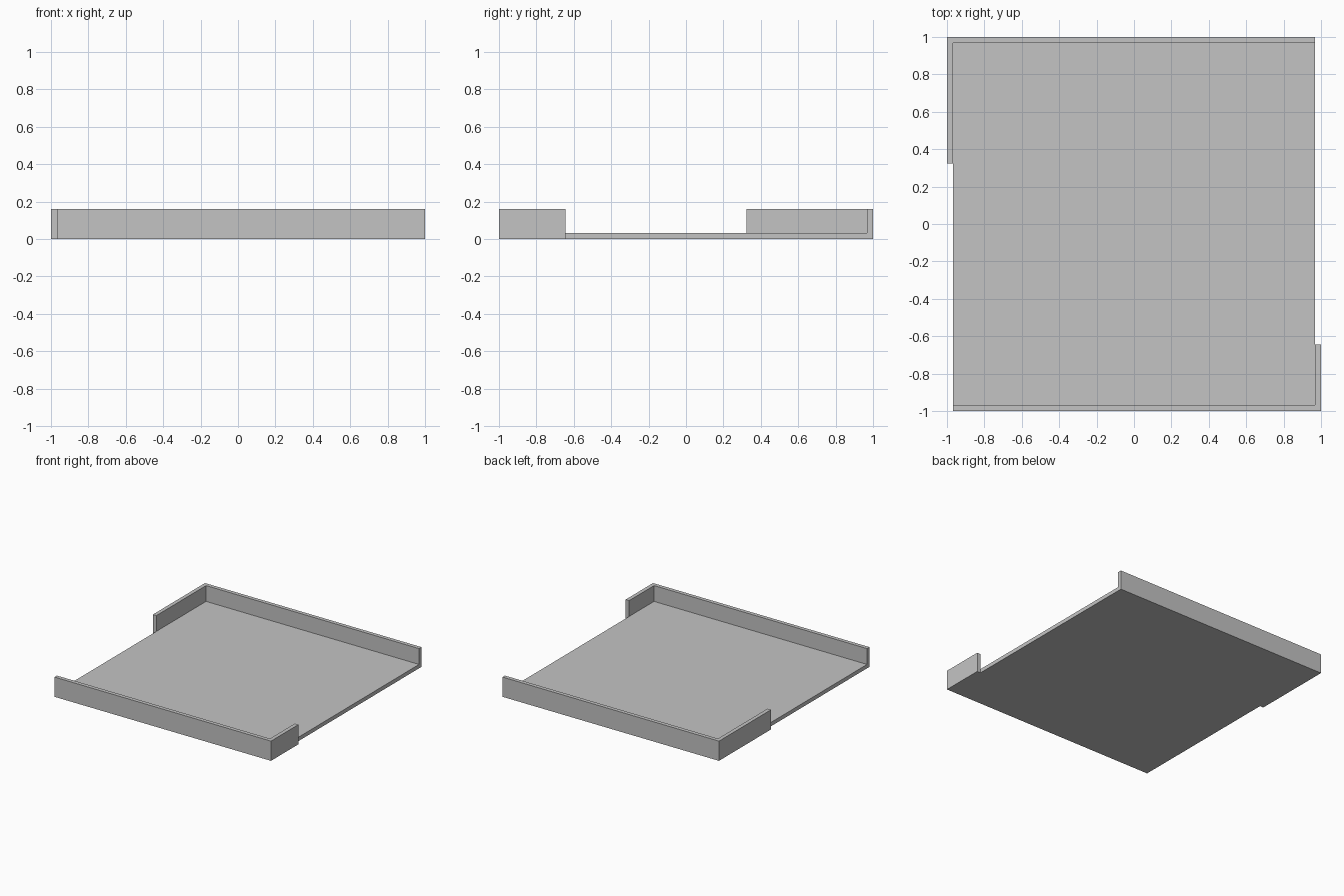
import bpy
import bmesh

cube = bpy.data.objects.get("Cube")
if cube:
    bpy.data.objects.remove(cube, do_unlink=True)

OUTER = 1.0        # outer half size
INNER = 0.968      # half size inside the lips
FLOOR = 0.032      # floor thickness
HEIGHT = 0.162     # lip height

grey = bpy.data.materials.new("plain grey")
grey.use_nodes = True
colour = (0.55, 0.55, 0.55, 1.0)
grey.diffuse_color = colour
grey.node_tree.nodes["Principled BSDF"].inputs["Base Color"].default_value = colour


def extrude_outline(name, outline, height):
    """Raise a flat outline from the ground into a solid part."""
    bm = bmesh.new()
    base = bm.faces.new([bm.verts.new((x, y, 0)) for x, y in outline])
    top = bmesh.ops.extrude_face_region(bm, geom=[base], use_keep_orig=True)
    raised = [v for v in top["geom"] if isinstance(v, bmesh.types.BMVert)]
    bmesh.ops.translate(bm, verts=raised, vec=(0, 0, height))
    bmesh.ops.recalc_face_normals(bm, faces=bm.faces)
    mesh = bpy.data.meshes.new(name)
    bm.to_mesh(mesh)
    bm.free()
    mesh.materials.append(grey)
    part = bpy.data.objects.new(name, mesh)
    bpy.context.collection.objects.link(part)
    return part


def corner_lip(name, side, end):
    """L-shaped lip: one full edge plus a short return at the corner."""
    outline = [(-INNER, -OUTER), (OUTER, -OUTER), (OUTER, end),
               (INNER, end), (INNER, -INNER), (-INNER, -INNER)]
    return extrude_outline(name, [(side * x, side * y) for x, y in outline], HEIGHT)


# Floor panel between the lips
extrude_outline("floor_panel", [(-INNER, -INNER), (INNER, -INNER),
                                (INNER, INNER), (-INNER, INNER)], FLOOR)

# Lips at opposite corners, the back one with the longer return
corner_lip("front_lip", 1, -0.645)
corner_lip("back_lip", -1, -0.323)
